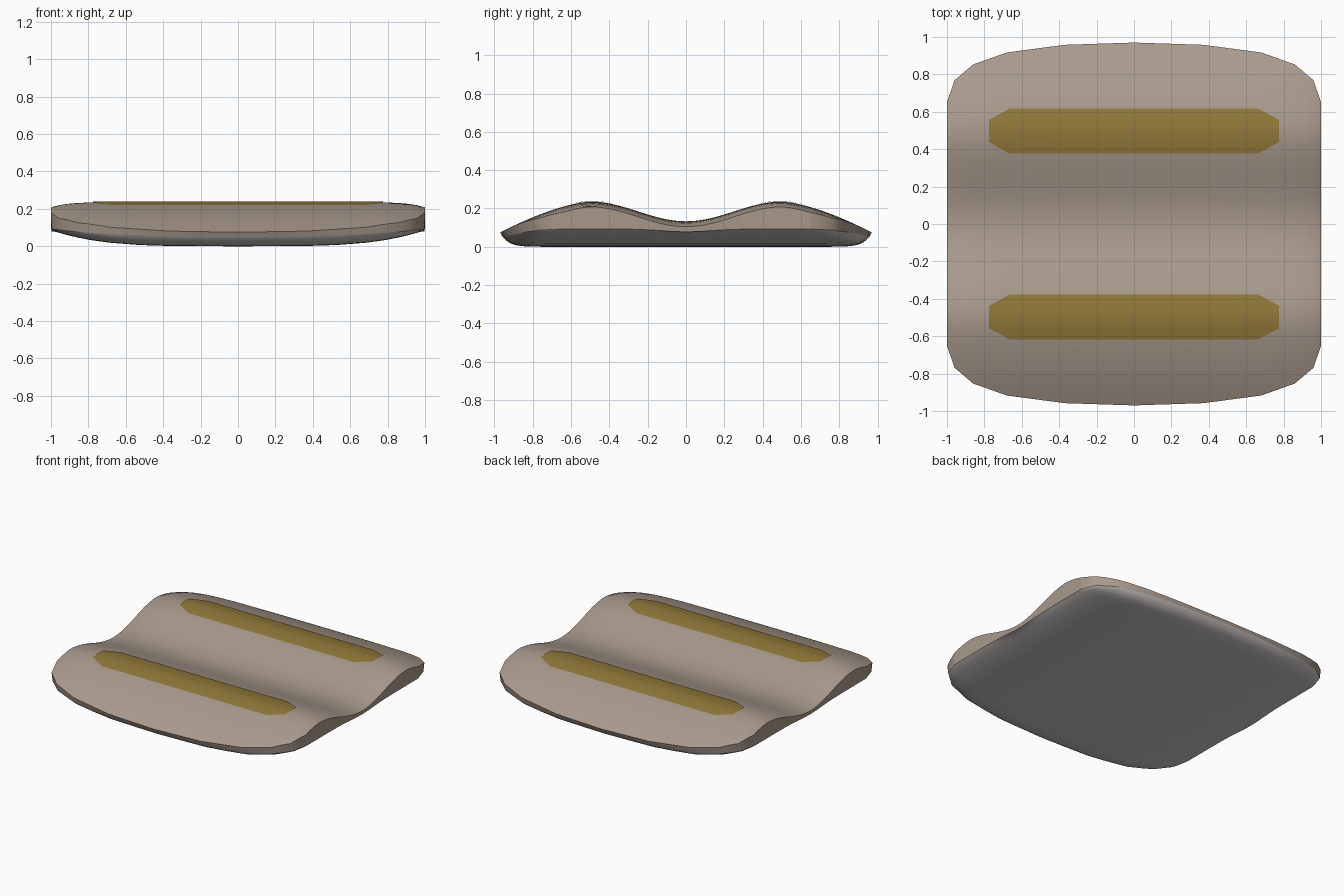
import bpy, bmesh, math

if "Cube" in bpy.data.objects:
    bpy.data.objects.remove(bpy.data.objects["Cube"])

# Plan outline: half-depth (y) for a given |x|
OUT = [(0, .97), (.37, .958), (.68, .917), (.86, .853), (.96, .768), (1, .65)]


def depth(x):
    x = abs(x)
    for (a, p), (b, q) in zip(OUT, OUT[1:]):
        if x <= b:
            return p + (q - p) * (x - a) / (b - a)
    return OUT[-1][1]


def wave(x, y):
    """Top surface: two soft ridges with a valley between, rounded off at the sides."""
    y = abs(y)
    if y < .5:
        z = .1845 - .0515 * math.cos(2 * math.pi * y)
    else:
        z = .236 - .161 * ((y - .5) / .47) ** 1.5
    return z - .028 * abs(x) ** 12


def rim(x, y):
    """Seam height between cover and base."""
    return .057 + .036 * x ** 4 - .015 * math.exp(-(y / .18) ** 2) * x ** 4


def under(x, y, v):
    z = .085 * x ** 4
    return z + (rim(x, y) - z) * max(abs(v) ** 24, abs(x) ** 60)


def finish(name, bm, color):
    bmesh.ops.recalc_face_normals(bm, faces=bm.faces)
    me = bpy.data.meshes.new(name)
    bm.to_mesh(me)
    bm.free()
    ob = bpy.data.objects.new(name, me)
    bpy.context.collection.objects.link(ob)
    mat = bpy.data.materials.new(name + "_color")
    mat.diffuse_color = (*color, 1)
    mat.use_nodes = True
    mat.node_tree.nodes["Principled BSDF"].inputs["Base Color"].default_value = mat.diffuse_color
    me.materials.append(mat)
    bpy.ops.object.select_all(action='DESELECT')
    ob.select_set(True)
    bpy.context.view_layer.objects.active = ob
    bpy.ops.object.shade_smooth_by_angle(angle=math.radians(50))
    return ob


def sheet(us, vs, point):
    bm = bmesh.new()
    g = [[bm.verts.new(point(u, v)) for v in vs] for u in us]
    for a, b in zip(g, g[1:]):
        for i in range(len(vs) - 1):
            bm.faces.new((a[i], b[i], b[i + 1], a[i + 1]))
    return bm


half = [.18, .37, .53, .68, .78, .86, .92, .96, .985, 1]
cols = [-x for x in reversed(half)] + [0] + half
rows = [math.sin(math.pi / 2 * (i / 30 - 1)) for i in range(61)]

# Wavy cover with a skirt running down to the seam
bm = sheet(cols, rows, lambda x, v: (x, v * depth(x), wave(x, v * depth(x))))
edges = [e for e in bm.edges if e.is_boundary]
new = bmesh.ops.extrude_edge_only(bm, edges=edges)["geom"]
for v in [g for g in new if isinstance(g, bmesh.types.BMVert)]:
    x, y, z = v.co
    v.co = (x * .997, y * .99, min(z - .008, rim(x, y)))
finish("cover", bm, (.40, .325, .265))

# Rounded shallow base
bm = sheet(cols, rows, lambda x, v: (
    x * .997, v * depth(x) * .99, under(x, v * depth(x), v)))
finish("base", bm, (.6, .57, .54))

# Ridge strips with clipped corners
for side, name in ((-1, "front_strip"), (1, "back_strip")):
    def strip_point(u, v):
        w = min(.775, .665 + (1 - abs(v)) * .22)
        x, y = u * w, side * .497 + v * .12
        return (x, y, wave(x, y) + .004)
    bm = sheet([i / 10 - 1 for i in range(21)], [i / 6 - 1 for i in range(13)], strip_point)
    finish(name, bm, (.28, .19, .04))
